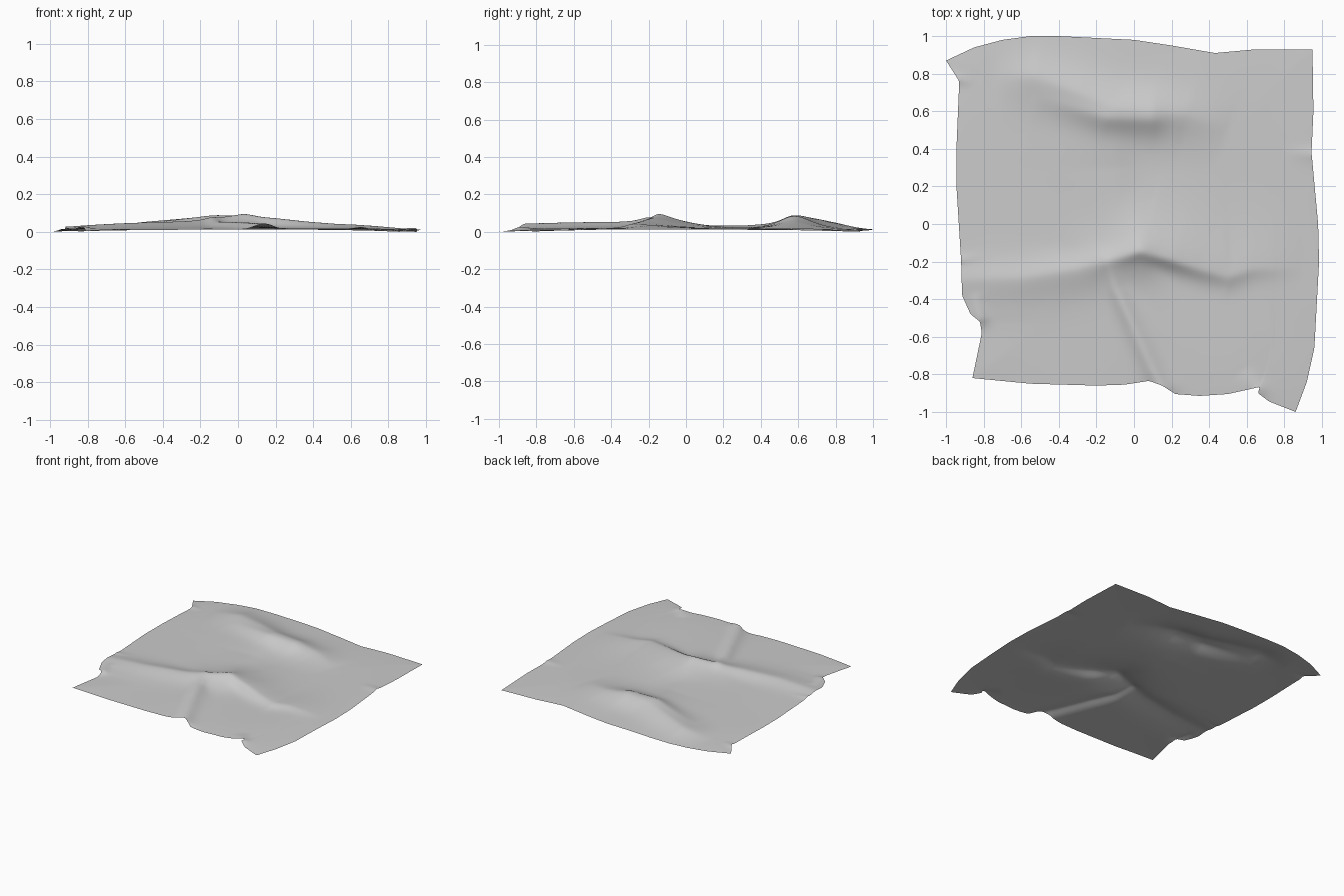
import bpy, bmesh, math
from mathutils import Vector

if "Cube" in bpy.data.objects:
    bpy.data.objects.remove(bpy.data.objects["Cube"], do_unlink=True)

N = 130  # cells along each side of the cloth

# Outline of the cloth, one path per edge
front = [(-.86, -.82), (-.55, -.85), (-.2, -.86), (-.05, -.855), (.08, -.835), (.15, -.86),
         (.22, -.905), (.35, -.915), (.5, -.905), (.67, -.867), (.66, -.9), (.72, -.945), (.86, -1)]
back = [(-1, .87), (-.85, .94), (-.7, .98), (-.55, 1), (-.4, 1), (0, .98), (.2, .95),
        (.43, .91), (.65, .93), (.95, .93)]
left = [(-.86, -.82), (-.81, -.58), (-.82, -.52), (-.87, -.48), (-.915, -.38), (-.92, -.2),
        (-.945, .2), (-.945, .4), (-.93, .76), (-1, .87)]
right = [(.86, -1), (.92, -.84), (.96, -.66), (.985, -.2), (.98, 0), (.945, .38),
         (.955, .6), (.95, .93)]

# Folds: crest points (x, y, height), then spread on the left and right of the path
folds = [
    ([(-.95, -.3, .016), (-.6, -.29, .026), (-.3, -.24, .035), (-.12, -.19, .045),
      (.03, -.15, .055)], .09, .12),                                     # side roll
    ([(-.14, -.2, .03), (.03, -.145, .062), (.2, -.19, .052), (.35, -.24, .036),
      (.5, -.28, .024), (.62, -.24, .018), (.9, -.23, 0)], .2, .055),     # central fold
    ([(-.14, -.2, .04), (-.1, -.34, .034), (0, -.56, .032), (.1, -.78, .034),
      (.15, -.88, .034)], .06, .05),                                     # front fold
    ([(-.75, .78, 0), (-.52, .78, .035), (-.3, .7, .048), (-.1, .62, .055),
      (.1, .6, .053), (.27, .58, .032), (.5, .5, 0)], .12, .14),          # back mound
    ([(-.45, .66, .02), (-.15, .57, .055), (.1, .56, .05), (.2, .56, .02)], .12, .09),
    ([(-.1, .55, .03), (-.1, .3, .012), (-.1, -.1, .012)], .13, .25),     # middle swell
    ([(-.97, .77, .014), (-.85, .75, 0)], .03, .02),                      # edge creases
    ([(-.95, -.2, .012), (-.75, -.17, 0)], .03, .02),
    ([(-.82, -.5, .02), (-.84, -.4, .014), (-.75, -.35, 0)], .04, .04),
    ([(.98, .37, .01), (.8, .38, 0)], .04, .03),
    ([(.66, -.88, .018), (.58, -.78, 0)], .06, .04),
]


def sample(points, count):
    """Points evenly spaced along a path."""
    pts = [Vector(p) for p in points]
    lengths = [(b - a).length for a, b in zip(pts, pts[1:])]
    result, seg, start = [], 0, 0.0
    for i in range(count + 1):
        d = sum(lengths) * i / count
        while seg < len(lengths) - 1 and d > start + lengths[seg]:
            start += lengths[seg]
            seg += 1
        result.append(pts[seg].lerp(pts[seg + 1], min(1, (d - start) / lengths[seg])))
    return result


def fold_height(p, crest, spread_left, spread_right):
    """Height of one fold, falling away from the nearest crest point."""
    best = None
    for (ax, ay, ah), (bx, by, bh) in zip(crest, crest[1:]):
        a, e = Vector((ax, ay)), Vector((bx - ax, by - ay))
        t = max(0, min(1, (p - a).dot(e) / e.length_squared))
        off = p - a - e * t
        d = off.length
        if best is None or d < best[0]:
            side = (e.x * off.y - e.y * off.x) / (e.length * d + 1e-6)
            best = (d, ah + (bh - ah) * t, side)
    d, h, side = best
    spread = (spread_left * (1 + side) + spread_right * (1 - side)) / 2
    return h * math.exp(-(d / spread) ** 1.6)


def height(p, u, v):
    rise = sum(fold_height(p, *f) ** 2.5 for f in folds) ** 0.4
    edge = max(abs(2 * u - 1), abs(2 * v - 1))
    corner = abs((2 * u - 1) * (2 * v - 1))
    ripple = 0.0015 * math.sin(7 * p.x + 3 * p.y) * math.cos(6 * p.y - 2 * p.x)
    return 0.022 - 0.009 * edge ** 4 - 0.012 * corner ** 3 + ripple + rise


# Blend the four edges into a sheet and lift it along the folds
f, b, l, r = (sample(path, N) for path in (front, back, left, right))
bm = bmesh.new()
grid = []
for j in range(N + 1):
    v = j / N
    row = []
    for i in range(N + 1):
        u = i / N
        p = f[i].lerp(b[i], v) + l[j].lerp(r[j], u) - f[0].lerp(f[N], u).lerp(b[0].lerp(b[N], u), v)
        row.append(bm.verts.new((p.x, p.y, height(p, u, v))))
    grid.append(row)
for j in range(N):
    for i in range(N):
        bm.faces.new((grid[j][i], grid[j][i + 1], grid[j + 1][i + 1], grid[j + 1][i]))

# Smooth the inner creases a little and rest the sheet on the ground
inner = [vert for vert in bm.verts if not vert.is_boundary]
for _ in range(2):
    bmesh.ops.smooth_vert(bm, verts=inner, factor=0.5, use_axis_x=True, use_axis_y=True, use_axis_z=True)
low = min(vert.co.z for vert in bm.verts)
bmesh.ops.translate(bm, verts=bm.verts, vec=(0, 0, -low))

mesh = bpy.data.meshes.new("cloth_sheet")
bm.to_mesh(mesh)
bm.free()
cloth = bpy.data.objects.new("cloth_sheet", mesh)
bpy.context.collection.objects.link(cloth)

# Plain grey fabric
grey = (0.6, 0.6, 0.6, 1)
fabric = bpy.data.materials.new("grey_fabric")
fabric.use_nodes = True
fabric.diffuse_color = grey
fabric.node_tree.nodes["Principled BSDF"].inputs["Base Color"].default_value = grey
mesh.materials.append(fabric)

bpy.context.view_layer.objects.active = cloth
cloth.select_set(True)
bpy.ops.object.shade_smooth()
